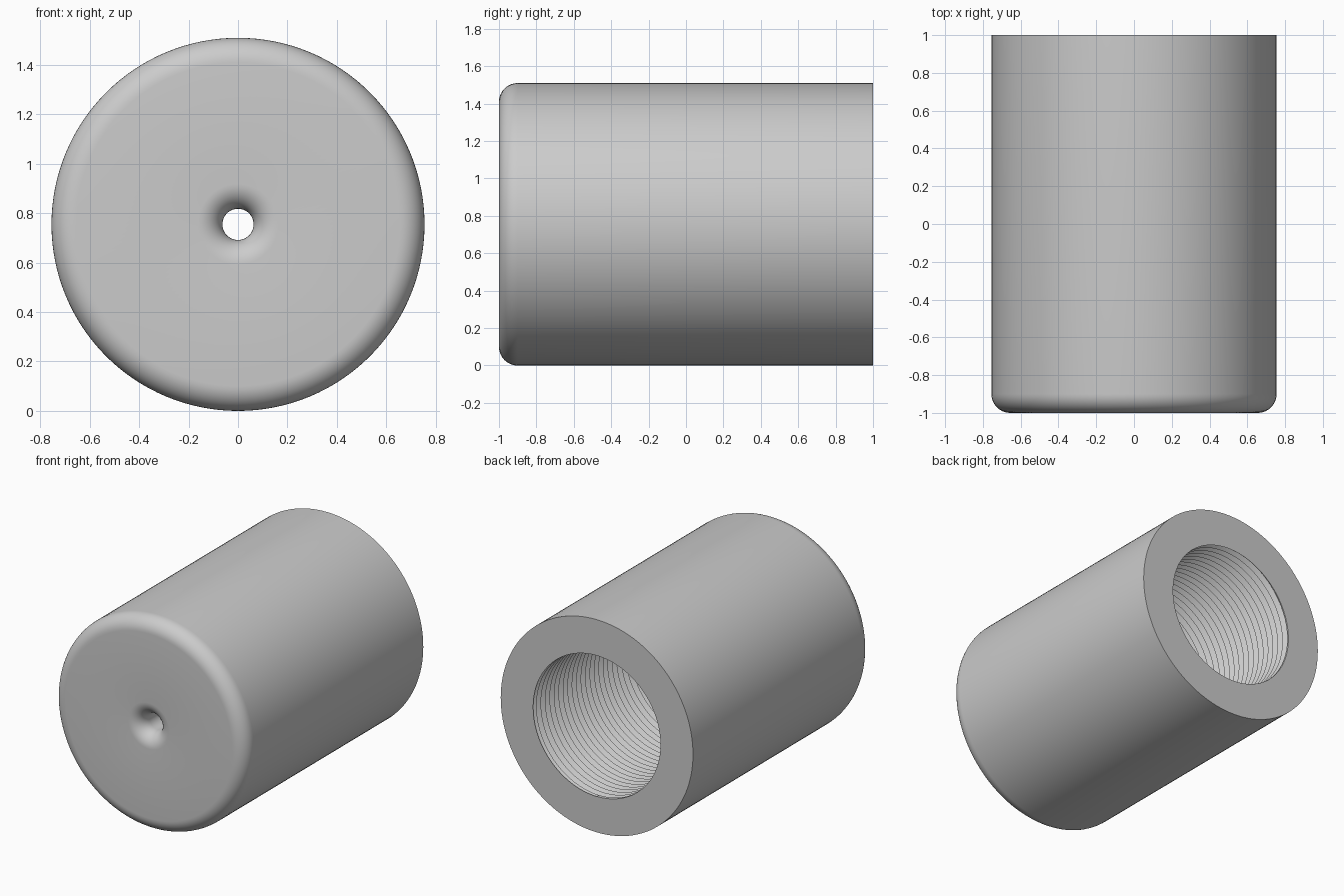
import bpy
import bmesh
from math import sin, cos, pi, tau

if "Cube" in bpy.data.objects:
    bpy.data.objects.remove(bpy.data.objects["Cube"], do_unlink=True)

RADIUS, BORE, HOLE, FILLET = 0.755, 0.5, 0.063, 0.1
FRONT, FLOOR, BACK = -1.0, -0.8, 1.0
PITCH, DEPTH = 0.05, 0.03
SEGMENTS = 128


def arc(r, y, start, end, steps=10):
    """Quarter-round profile points (radius, y)."""
    angles = [start + (end - start) * i / steps for i in range(steps + 1)]
    return [(r + FILLET * cos(a), y + FILLET * sin(a)) for a in angles]


def sweep(bm, profile_at):
    """Skin a surface round the y axis; profile_at(turn) gives (radius, y) points."""
    columns = []
    for i in range(SEGMENTS + 1):
        a = tau * i / SEGMENTS
        columns.append([bm.verts.new((r * cos(a), y, RADIUS + r * sin(a)))
                        for r, y in profile_at(i / SEGMENTS)])
    for left, right in zip(columns, columns[1:]):
        for k in range(len(left) - 1):
            bm.faces.new((left[k], left[k + 1], right[k + 1], right[k]))


# Shell: bore floor, pilot hole with flared mouth, front face, rounded rim, side, back face
shell = [(BORE, FLOOR), (HOLE, FLOOR)]
shell += arc(HOLE + FILLET, FRONT + FILLET, pi, 1.5 * pi)
shell += arc(RADIUS - FILLET, FRONT + FILLET, -pi / 2, 0)
shell += [(RADIUS, BACK), (BORE, BACK)]


# Internal thread: V groove winding helically, trimmed at both ends of the bore
def thread(turn):
    points = []
    for k in range(-2, int(2 * (BACK - FLOOR) / PITCH) + 6):
        y = FLOOR + PITCH * (k / 2 - turn + 0.25)
        inside = FLOOR < y < BACK
        r = BORE + DEPTH * (k % 2) if inside else BORE
        points.append((r, min(max(y, FLOOR), BACK)))
    return points


bm = bmesh.new()
sweep(bm, lambda turn: shell)
sweep(bm, thread)
bmesh.ops.remove_doubles(bm, verts=bm.verts, dist=0.0001)
bmesh.ops.recalc_face_normals(bm, faces=bm.faces)
mesh = bpy.data.meshes.new("threaded_sleeve")
bm.to_mesh(mesh)
bm.free()

# Plain grey material
grey = bpy.data.materials.new("light_grey")
grey.use_nodes = True
colour = (0.6, 0.6, 0.6, 1)
grey.diffuse_color = colour
grey.node_tree.nodes["Principled BSDF"].inputs["Base Color"].default_value = colour
mesh.materials.append(grey)

sleeve = bpy.data.objects.new("threaded_sleeve", mesh)
bpy.context.collection.objects.link(sleeve)
bpy.ops.object.select_all(action="DESELECT")
sleeve.select_set(True)
bpy.context.view_layer.objects.active = sleeve
bpy.ops.object.shade_smooth_by_angle(angle=pi / 6)
